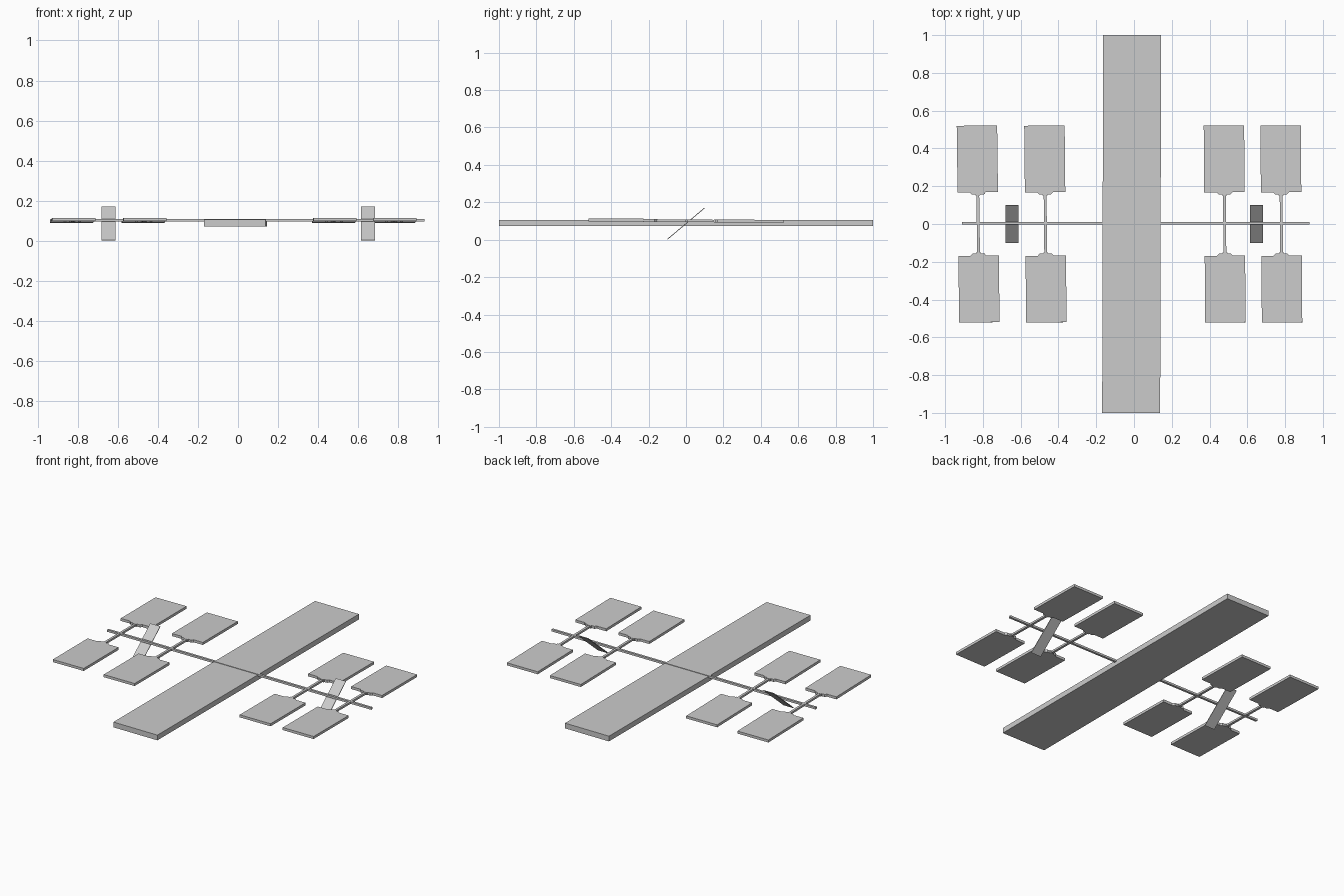
import bpy
import bmesh
from mathutils import Matrix

if "Cube" in bpy.data.objects:
    bpy.data.objects.remove(bpy.data.objects["Cube"])


def finish(name, bm, matrix):
    bmesh.ops.recalc_face_normals(bm, faces=bm.faces)
    mesh = bpy.data.meshes.new(name)
    bm.to_mesh(mesh)
    bm.free()
    obj = bpy.data.objects.new(name, mesh)
    bpy.context.collection.objects.link(obj)
    obj.matrix_world = matrix
    return obj


def box(name, centre, size, rx=0.0, rz=0.0):
    bm = bmesh.new()
    bmesh.ops.create_cube(bm, size=1)
    bmesh.ops.scale(bm, vec=size, verts=bm.verts)
    m = (Matrix.Translation(centre) @ Matrix.Rotation(rz, 4, 'Z')
         @ Matrix.Rotation(rx, 4, 'X'))
    return finish(name, bm, m)


# right half outline of a solar panel with its tapered neck
HALF = [(0.012, 0.15), (0.014, 0.157), (0.032, 0.157), (0.042, 0.168),
        (0.107, 0.168), (0.107, 0.521)]
OUTLINE = HALF + [(-x, y) for x, y in reversed(HALF)]
THICK = 0.016


def panel(name, matrix, sign):
    bm = bmesh.new()
    face = bm.faces.new([bm.verts.new((x, sign * y, -THICK / 2)) for x, y in OUTLINE])
    ext = bmesh.ops.extrude_face_region(bm, geom=[face])
    verts = [v for v in ext['geom'] if isinstance(v, bmesh.types.BMVert)]
    bmesh.ops.translate(bm, vec=(0, 0, THICK), verts=verts)
    finish(name, bm, matrix)


# central slab
box("central_slab", (-0.0125, 0, 0.089), (0.307, 2.0, 0.033), rz=-0.0025)

# long cross truss
box("cross_truss", (0.01, 0.004, 0.102), (1.84, 0.014, 0.013))

# pairs of solar panels joined by a thin arm
for i, (x, rz) in enumerate([(-0.825, 0.0125), (-0.469, 0.01),
                             (0.48, 0.0075), (0.78, 0.0075)], 1):
    tilt = -0.009
    m = (Matrix.Translation((x, 0, 0.102)) @ Matrix.Rotation(rz, 4, 'Z')
         @ Matrix.Rotation(tilt, 4, 'X'))
    panel(f"rear_panel_{i}", m, 1)
    panel(f"front_panel_{i}", m, -1)
    box(f"panel_arm_{i}", (x, 0, 0.102), (0.015, 0.31, 0.012), tilt, rz)

# thin tilted radiators
for side, x in (("left", -0.646), ("right", 0.648)):
    box(f"{side}_radiator", (x, 0, 0.086), (0.07, 0.26, 0.004), rx=0.7)
